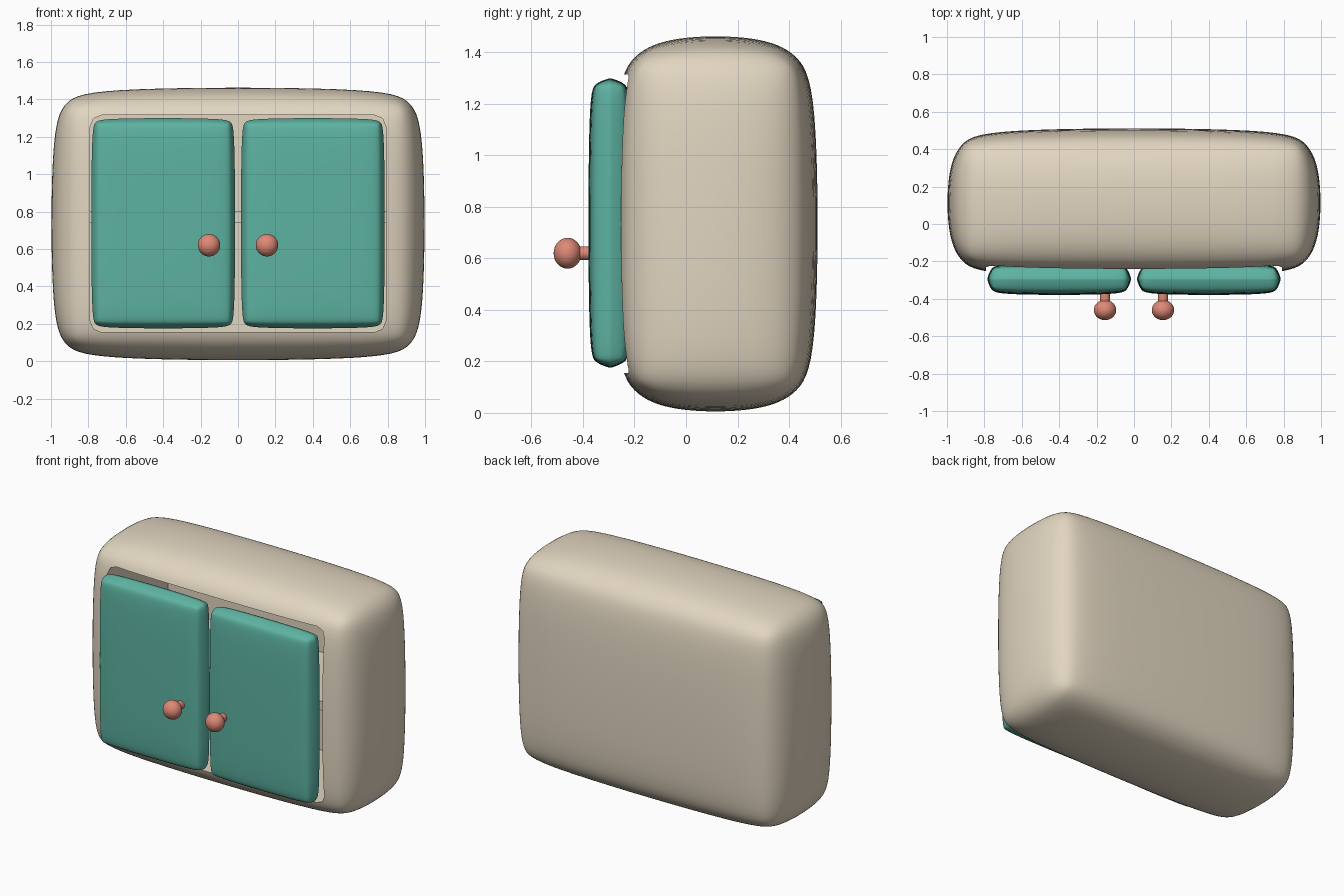
import bpy, bmesh, math
from mathutils import Matrix, Vector

if "Cube" in bpy.data.objects:
    bpy.data.objects.remove(bpy.data.objects["Cube"])


def material(name, rgb):
    m = bpy.data.materials.new(name)
    m.diffuse_color = (*rgb, 1)
    m.use_nodes = True
    m.node_tree.nodes["Principled BSDF"].inputs["Base Color"].default_value = m.diffuse_color
    return m


CREAM = material("cream", (0.76, 0.67, 0.53))
TEAL = material("teal", (0.11, 0.45, 0.36))
CORAL = material("coral", (0.73, 0.25, 0.18))


def finish(name, bm, mat):
    me = bpy.data.meshes.new(name)
    bm.to_mesh(me)
    bm.free()
    ob = bpy.data.objects.new(name, me)
    bpy.context.collection.objects.link(ob)
    me.materials.append(mat)
    return ob


def box(lo, hi):
    lo, hi = Vector(lo), Vector(hi)
    bm = bmesh.new()
    bmesh.ops.create_cube(bm, size=1)
    bmesh.ops.scale(bm, vec=hi - lo, verts=bm.verts)
    bmesh.ops.translate(bm, vec=(lo + hi) / 2, verts=bm.verts)
    return bm


def soft_box(name, lo, hi, width, mat, levels, stretch=1.0):
    """Bevelled and subdivided box; stretch deepens the rounding along y."""
    cy, hy = (lo[1] + hi[1]) / 2, (hi[1] - lo[1]) / 2 / stretch
    bm = box((lo[0], -hy, lo[2]), (hi[0], hy, hi[2]))
    bmesh.ops.bevel(bm, geom=bm.edges[:], offset=width, segments=2,
                    profile=0.5, affect='EDGES', clamp_overlap=True)
    bmesh.ops.scale(bm, vec=(1, stretch, 1), verts=bm.verts)
    bmesh.ops.translate(bm, vec=(0, cy, 0), verts=bm.verts)
    ob = finish(name, bm, mat)
    sub = ob.modifiers.new("subdivision", 'SUBSURF')
    sub.levels = sub.render_levels = levels
    return ob


def bake_smooth(ob, angle=35):
    bpy.ops.object.select_all(action='DESELECT')
    ob.select_set(True)
    bpy.context.view_layer.objects.active = ob
    if ob.modifiers:
        bpy.ops.object.convert(target='MESH')
    bpy.ops.object.shade_smooth_by_angle(angle=math.radians(angle))


# Cabinet shell with a recess cut from the front
body = soft_box("cabinet_body", (-1.003, -0.288, 0), (1.003, 0.517, 1.468), 0.24, CREAM, 3)
bm = box((-0.79, -0.6, 0.155), (0.79, 0.40, 1.315))
depth_edges = [e for e in bm.edges
               if abs((e.verts[0].co - e.verts[1].co).y) > 0.5]
bmesh.ops.bevel(bm, geom=depth_edges, offset=0.06, segments=2, profile=0.5, affect='EDGES')
cutter = finish("recess_cutter", bm, CREAM)
cutter.hide_render = True
cut = body.modifiers.new("recess", 'BOOLEAN')
cut.operation = 'DIFFERENCE'
cut.solver = 'EXACT'
cut.object = cutter
bake_smooth(body)
bpy.data.objects.remove(cutter)

# Inner shelf
finish("shelf", box((-0.80, -0.17, 0.74), (0.80, 0.41, 0.80)), CREAM)

for side, s in (("left", -1), ("right", 1)):
    # Door
    x0, x1 = sorted((s * 0.014, s * 0.786))
    door = soft_box(side + "_door", (x0, -0.381, 0.174), (x1, -0.208, 1.301),
                    0.068, TEAL, 3, 1.25)
    bake_smooth(door, 60)

    # Knob stem
    bm = bmesh.new()
    turn = Matrix.Translation((s * 0.155, -0.385, 0.62)) @ Matrix.Rotation(math.pi / 2, 4, 'X')
    bmesh.ops.create_cone(bm, cap_ends=True, segments=24, radius1=0.027,
                          radius2=0.027, depth=0.09, matrix=turn)
    bake_smooth(finish(side + "_knob_stem", bm, CORAL))

    # Knob ball
    bm = bmesh.new()
    place = Matrix.Translation((s * 0.155, -0.46, 0.62)) @ Matrix.Diagonal((0.06, 0.054, 0.06, 1))
    bmesh.ops.create_uvsphere(bm, u_segments=32, v_segments=16, radius=1, matrix=place)
    bake_smooth(finish(side + "_knob", bm, CORAL))
